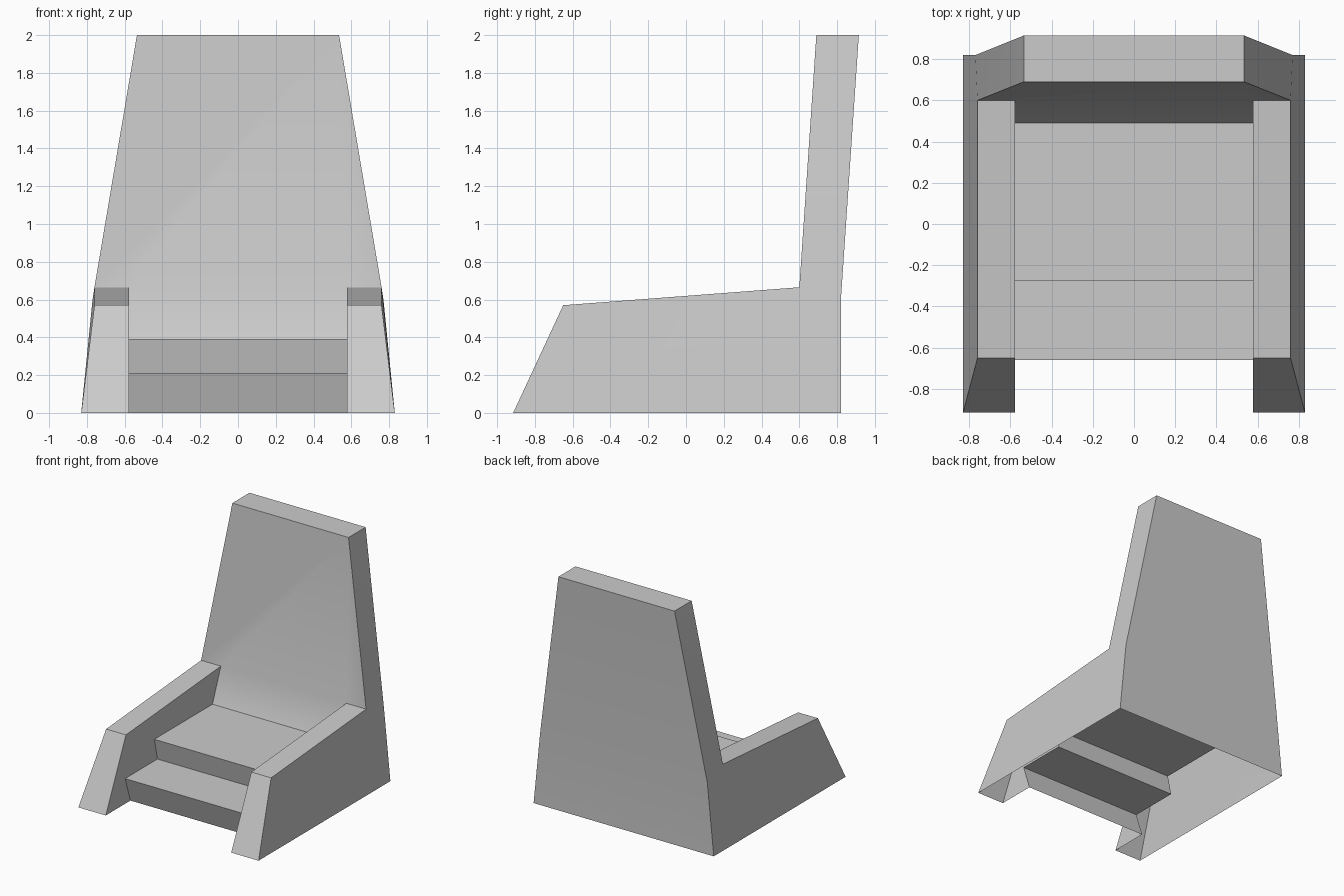
import bpy, bmesh, math

if "Cube" in bpy.data.objects:
    bpy.data.objects.remove(bpy.data.objects["Cube"])

# Corner points of the right half (mirrored for the left)
P = {
    # outer shell
    "foot_front": (0.83, -0.915, 0), "arm_front": (0.76, -0.65, 0.57),
    "arm_back": (0.76, 0.60, 0.665), "top_front": (0.535, 0.69, 2),
    "top_back": (0.535, 0.915, 2), "waist": (0.77, 0.82, 0.60),
    "foot_back": (0.83, 0.82, 0),
    # inner edge of the arm
    "in_foot": (0.578, -0.915, 0), "in_front": (0.578, -0.65, 0.57),
    "in_back": (0.578, 0.60, 0.665),
    # undercut step and seat profile, front to back
    "s0": (0.578, -0.59, 0), "s1": (0.578, -0.66, 0.21),
    "s2": (0.578, -0.235, 0.21), "s3": (0.578, -0.275, 0.39),
    "s4": (0.578, 0.49, 0.39),
}

bm = bmesh.new()
R = {k: bm.verts.new(p) for k, p in P.items()}
L = {k: bm.verts.new((-p[0], p[1], p[2])) for k, p in P.items()}


def side(names):
    """One face on the right and its mirror on the left."""
    names = names.split()
    bm.faces.new([R[n] for n in names])
    bm.faces.new([L[n] for n in reversed(names)])


def span(names):
    """One face reaching across from right to left."""
    names = names.split()
    bm.faces.new([R[n] for n in names] + [L[n] for n in reversed(names)])


# Outer sides
side("foot_front foot_back arm_back arm_front")
side("foot_back waist arm_back")
side("waist top_back top_front arm_back")
# Arm tops, sloped fronts and inner walls
side("arm_front arm_back in_back in_front")
side("foot_front arm_front in_front in_foot")
side("in_foot in_front in_back s4 s3 s2 s1 s0")
# Step, seat and lower backrest
profile = ["s0", "s1", "s2", "s3", "s4", "in_back"]
for a, b in zip(profile, profile[1:]):
    span(a + " " + b)
# Backrest front, top and rear (underside stays open)
span("in_back arm_back top_front")
span("top_front top_back")
span("top_back waist")
span("waist foot_back")

mesh = bpy.data.meshes.new("stepped_throne")
bm.to_mesh(mesh)
bm.free()
throne = bpy.data.objects.new("stepped_throne", mesh)
bpy.context.collection.objects.link(throne)

# Soft shading over the shallow bends only
bpy.context.view_layer.objects.active = throne
throne.select_set(True)
bpy.ops.object.shade_smooth_by_angle(angle=math.radians(30))
